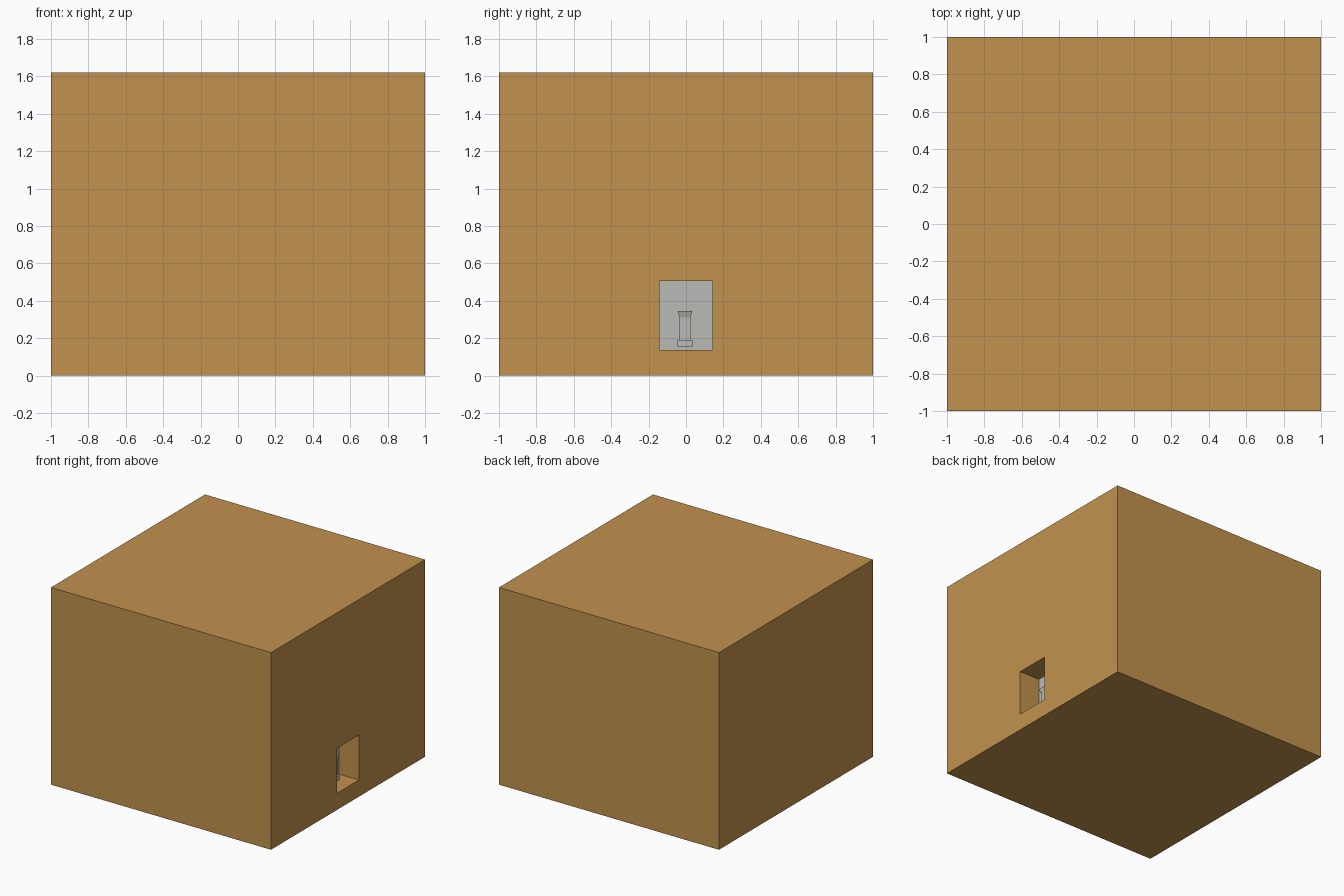
import bpy, bmesh

if "Cube" in bpy.data.objects:
    bpy.data.objects.remove(bpy.data.objects["Cube"])


def material(name, rgb):
    m = bpy.data.materials.new(name)
    m.diffuse_color = (*rgb, 1)
    m.use_nodes = True
    m.node_tree.nodes["Principled BSDF"].inputs["Base Color"].default_value = m.diffuse_color
    return m


wood = material("warm_wood", (0.54, 0.287, 0.077))
grey = material("light_grey", (0.49, 0.49, 0.47))


def block(name, x, y, z, mat, bottom_scale=1.0):
    """Box between (min, max) ranges; the bottom face may taper inward."""
    bm = bmesh.new()
    bmesh.ops.create_cube(bm, size=1)
    for v in bm.verts:
        s = bottom_scale if v.co.z < 0 else 1.0
        v.co = [(r[0] + r[1]) / 2 + c * (r[1] - r[0]) * k
                for r, c, k in zip((x, y, z), v.co, (s, s, 1))]
    mesh = bpy.data.meshes.new(name)
    bm.to_mesh(mesh)
    bm.free()
    mesh.materials.append(mat)
    ob = bpy.data.objects.new(name, mesh)
    bpy.context.collection.objects.link(ob)
    return ob


# Main body with a niche cut in the right side
BACK = 0.813
body = block("body", (-1, 1), (-1, 1), (0, 1.62), wood)
cutter = block("niche_cutter", (BACK, 1.2), (-0.142, 0.142), (0.137, 0.506), wood)
cutter.hide_render = True
cutter.hide_viewport = True
cut = body.modifiers.new("niche", 'BOOLEAN')
cut.operation = 'DIFFERENCE'
cut.solver = 'EXACT'
cut.object = cutter

# Grey panel at the back of the niche
block("niche_panel", (BACK - 0.004, BACK + 0.004), (-0.142, 0.142), (0.137, 0.506), grey)

# Small post: base, shaft and flared cap
block("post_base", (BACK, BACK + 0.085), (-0.046, 0.035), (0.153, 0.191), grey)
block("post_shaft", (BACK + 0.012, BACK + 0.073), (-0.035, 0.025), (0.191, 0.312), grey)
block("post_cap", (BACK, BACK + 0.085), (-0.044, 0.034), (0.312, 0.346), grey, 0.74)
